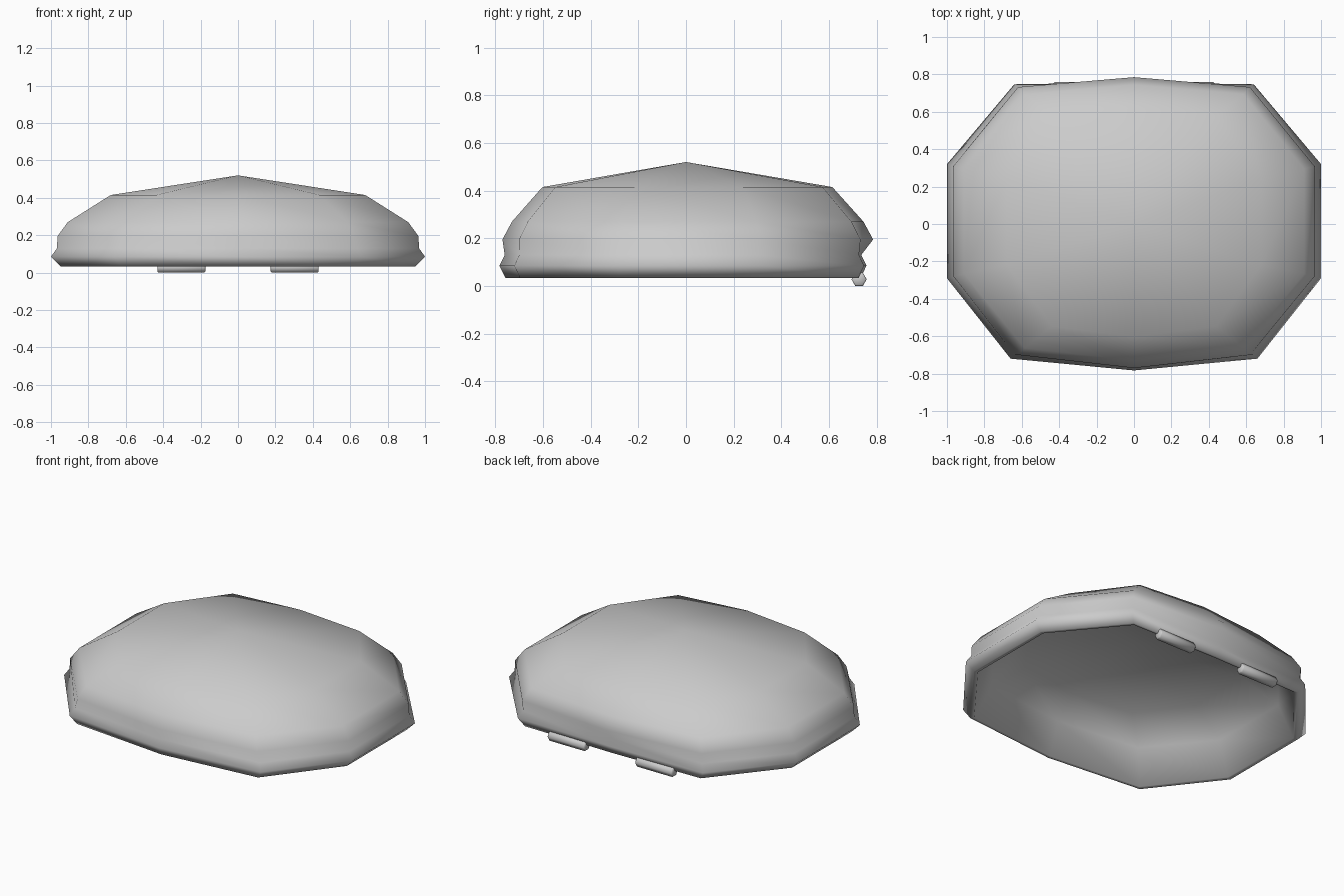
import bpy, bmesh, math

if "Cube" in bpy.data.objects:
    bpy.data.objects.remove(bpy.data.objects["Cube"])


def mirror_outline(half):
    # half runs from back centre to front centre on +x; mirror to a closed decagon
    return half + [(-x, y) for x, y in half[-2:0:-1]]


RIM = mirror_outline([(0, .757), (.64, .747), (1, .32), (1, -.29), (.66, -.72), (0, -.783)])
BODY = mirror_outline([(0, .785), (.62, .732), (.965, .31), (.965, -.28), (.62, -.7), (0, -.77)])


def finish(bm, name):
    bmesh.ops.recalc_face_normals(bm, faces=bm.faces)
    for f in bm.faces:
        f.smooth = True
    me = bpy.data.meshes.new(name)
    bm.to_mesh(me)
    bm.free()
    ob = bpy.data.objects.new(name, me)
    bpy.context.collection.objects.link(ob)
    return ob


# Domed lid shell: inner rings, rim, outer rings, closed by an inner and an outer apex
rings = [  # outline, x scale, y scale, z
    (BODY, .64, .70, .355), (BODY, .87, .87, .235),
    (RIM, .925, .945, .036),
    (RIM, .95, .967, .034), (RIM, 1, 1, .085), (RIM, .968, .971, .13),
    (BODY, 1, 1, .195), (BODY, .943, .948, .27), (BODY, .705, .782, .415),
]
bm = bmesh.new()
loops = [[bm.verts.new((x * sx, y * sy, z)) for x, y in o] for o, sx, sy, z in rings]
n = len(RIM)
for a, b in zip(loops, loops[1:]):
    for i in range(n):
        j = (i + 1) % n
        bm.faces.new((a[i], a[j], b[j], b[i]))
for loop, z in ((loops[0], .45), (loops[-1], .52)):
    apex = bm.verts.new((0, 0, z))
    for i in range(n):
        bm.faces.new((loop[i], loop[(i + 1) % n], apex))
finish(bm, "lid_shell")


# Six-sided hinge barrels under the back edge, ends slightly chamfered
def hinge(name, cx):
    bm = bmesh.new()
    secs = []
    for dx, r in ((-.128, .026), (-.122, .032), (.122, .032), (.128, .026)):
        secs.append([bm.verts.new((cx + dx, .726 + r * math.cos(k * math.pi / 3),
                                   .028 + r * math.sin(k * math.pi / 3))) for k in range(6)])
    for a, b in zip(secs, secs[1:]):
        for i in range(6):
            j = (i + 1) % 6
            bm.faces.new((a[i], a[j], b[j], b[i]))
    bm.faces.new(secs[0])
    bm.faces.new(secs[-1])
    finish(bm, name)


for name, cx in (("hinge_left", -.303), ("hinge_right", .303)):
    hinge(name, cx)
